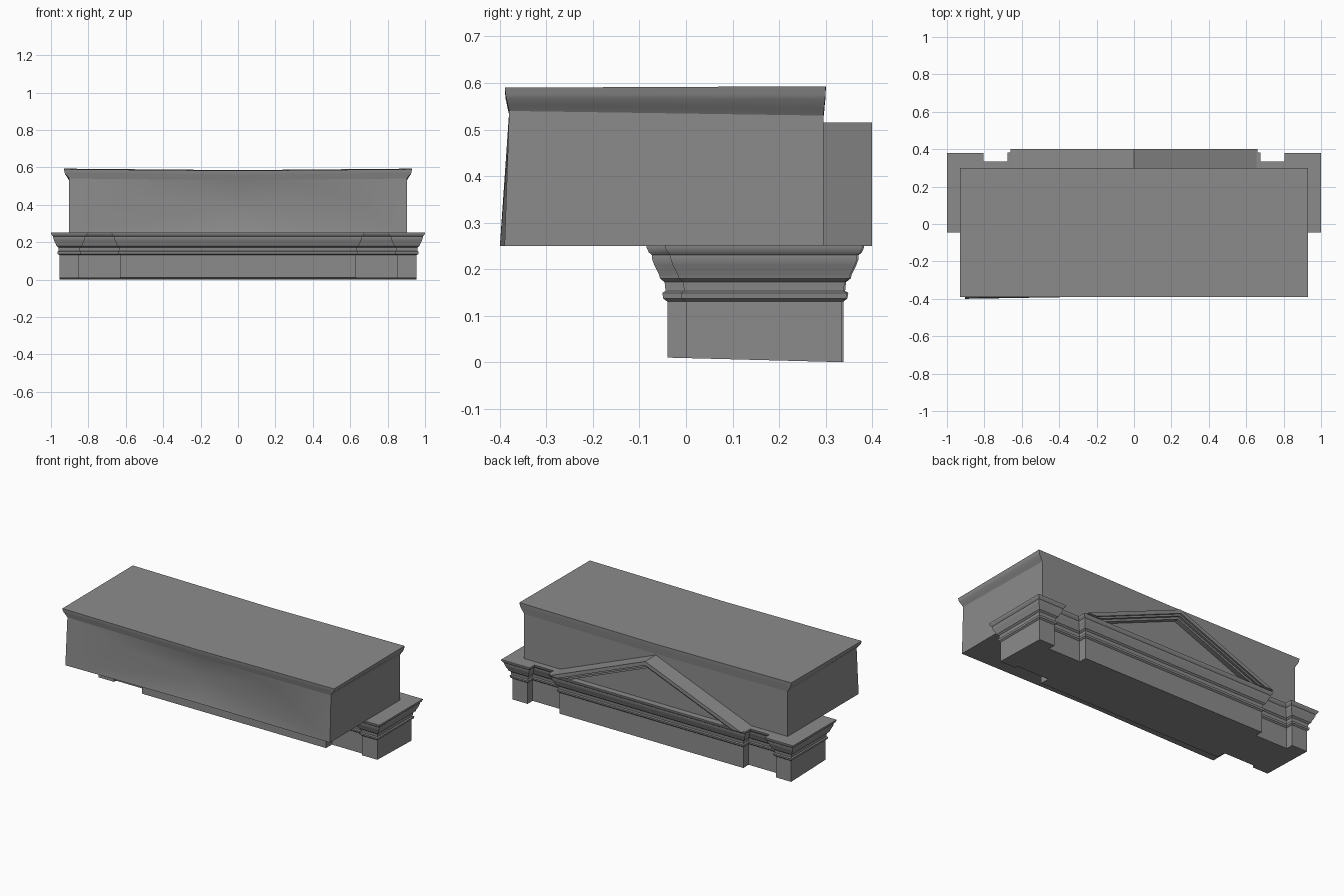
import bpy, bmesh, math
from mathutils import Vector

old = bpy.data.objects.get("Cube")
if old:
    bpy.data.objects.remove(old, do_unlink=True)

stone = bpy.data.materials.new("grey_stone")
stone.use_nodes = True
GREY = (0.26, 0.26, 0.26, 1)
stone.diffuse_color = GREY
stone.node_tree.nodes["Principled BSDF"].inputs["Base Color"].default_value = GREY


def finish(name, bm):
    """Turn a bmesh into a named, shaded object."""
    bmesh.ops.remove_doubles(bm, verts=bm.verts, dist=0.0005)
    bmesh.ops.recalc_face_normals(bm, faces=bm.faces)
    me = bpy.data.meshes.new(name)
    bm.to_mesh(me)
    bm.free()
    me.materials.append(stone)
    ob = bpy.data.objects.new(name, me)
    bpy.context.collection.objects.link(ob)
    bpy.ops.object.select_all(action='DESELECT')
    ob.select_set(True)
    bpy.context.view_layer.objects.active = ob
    bpy.ops.object.shade_smooth_by_angle(angle=math.radians(25))
    return ob


def offset(path, d):
    """Mitred outward offset of a counter-clockwise outline."""
    out = []
    for i, p in enumerate(path):
        a = (p - path[i - 1]).normalized()
        b = (path[(i + 1) % len(path)] - p).normalized()
        na, nb = Vector((a.y, -a.x)), Vector((b.y, -b.x))
        out.append(p + (na + nb) * d / (1 + na.dot(nb)))
    return out


def loft(name, rings):
    """Skin closed rings from bottom to top and cap both ends."""
    bm = bmesh.new()
    vs = [[bm.verts.new(p) for p in r] for r in rings]
    n = len(vs[0])
    for lo, hi in zip(vs, vs[1:]):
        for i in range(n):
            j = (i + 1) % n
            bm.faces.new((lo[i], lo[j], hi[j], hi[i]))
    bm.faces.new(vs[0][::-1])
    bm.faces.new(vs[-1])
    return finish(name, bm)


def prism(name, outline, y0, y1):
    """Extrude an x-z outline along y."""
    loft(name, [[(x, y, z) for x, z in outline] for y in (y0, y1)])


# Entablature: stepped plan swept with a moulded profile
half = [(0.63, -0.04), (0.63, 0.02), (0.85, 0.02), (0.85, 0), (0.955, 0),
        (0.955, 0.335), (0.85, 0.335), (0.85, 0.288), (0.63, 0.288), (0.63, 0.338)]
plan = [Vector(p) for p in half] + [Vector((-x, y)) for x, y in reversed(half)]
profile = [(0, 0), (0, 0.13), (0.009, 0.137), (0.011, 0.149), (0.004, 0.153),
           (0.006, 0.172), (0.016, 0.18), (0.018, 0.188), (0.028, 0.208),
           (0.033, 0.222), (0.033, 0.23), (0.04, 0.236), (0.045, 0.247), (0.045, 0.252)]
rings = []
for d, z in profile:
    rings.append([(p.x, p.y, z if z else 0.026 * (0.338 - p.y)) for p in offset(plan, d)])
loft("entablature", rings)

# Pediment: recessed triangle framed by stepped raking mouldings
W, LOW, APEX = 0.66, 0.25, 0.515
slope = (APEX - LOW) / W


def chevron(t0, t1):
    a, b = W - t0 / slope, W - t1 / slope
    return [(-a, LOW), (-b, LOW), (0, APEX - t1), (b, LOW), (a, LOW), (0, APEX - t0)]


for name, t0, t1, y in (("raking_cornice", 0, 0.024, 0.4),
                        ("raking_fillet", 0.024, 0.036, 0.39),
                        ("raking_inner_band", 0.036, 0.05, 0.375)):
    prism(name, chevron(t0, t1), 0.28, y)
prism("tympanum", [(-W + 0.06, LOW), (W - 0.06, LOW), (0, APEX - 0.024)], 0.28, 0.345)

# Attic walls: plain sides and back, creased front with a shallow hollow
X, BACK, BOT, TOP = 0.903, 0.295, 0.25, 0.54
SAG = 0.008
bm = bmesh.new()


def face(*pts):
    bm.faces.new([bm.verts.new(p) for p in pts])


bl, br = (-X, -0.4, BOT), (X, -0.39, BOT)
tl, tr = (-X, -0.38, TOP), (X, -0.38, TOP)
bm_mid, tm = (0, -0.385, BOT), (0, -0.38, TOP - SAG)
b_bl, b_br = (-X, BACK, BOT), (X, BACK, BOT)
b_tl, b_tr = (-X, BACK, TOP - 0.01), (X, BACK, TOP - 0.01)
b_tm = (0, BACK, TOP - 0.01 - SAG)
hollow, bump, swell = (0, -0.352, 0.4), (-0.52, -0.383, 0.46), (0.45, -0.372, 0.5)
for tri in ((bl, hollow, bump), (bl, bm_mid, hollow), (bl, bump, tl), (tl, bump, tm),
            (bump, hollow, tm), (hollow, swell, tm), (tm, swell, tr), (swell, br, tr),
            (hollow, br, swell), (hollow, bm_mid, br)):
    face(*tri)
face(bl, tl, b_tl, b_bl)
face(br, b_br, b_tr, tr)
face(b_br, b_bl, b_tl, b_tm, b_tr)
face(bl, b_bl, b_br, br, bm_mid)
finish("attic_walls", bm)

# Attic cap moulding and roof, sagging a little in the middle
rings = []
for dx, dy, z, drop in ((0, 0, TOP, 0.01), (0.008, 0.003, 0.552, 0.008),
                        (0.022, 0.006, 0.567, 0.002), (0.025, 0.008, 0.575, 0),
                        (0.028, 0.009, 0.59, -0.003)):
    x, f, b = X + dx, -0.38 - dy, BACK + dy * 0.6
    rings.append([(-x, f, z), (0, f, z - SAG), (x, f, z),
                  (x, b, z - drop), (0, b, z - drop - SAG), (-x, b, z - drop)])
loft("attic_cap", rings)
